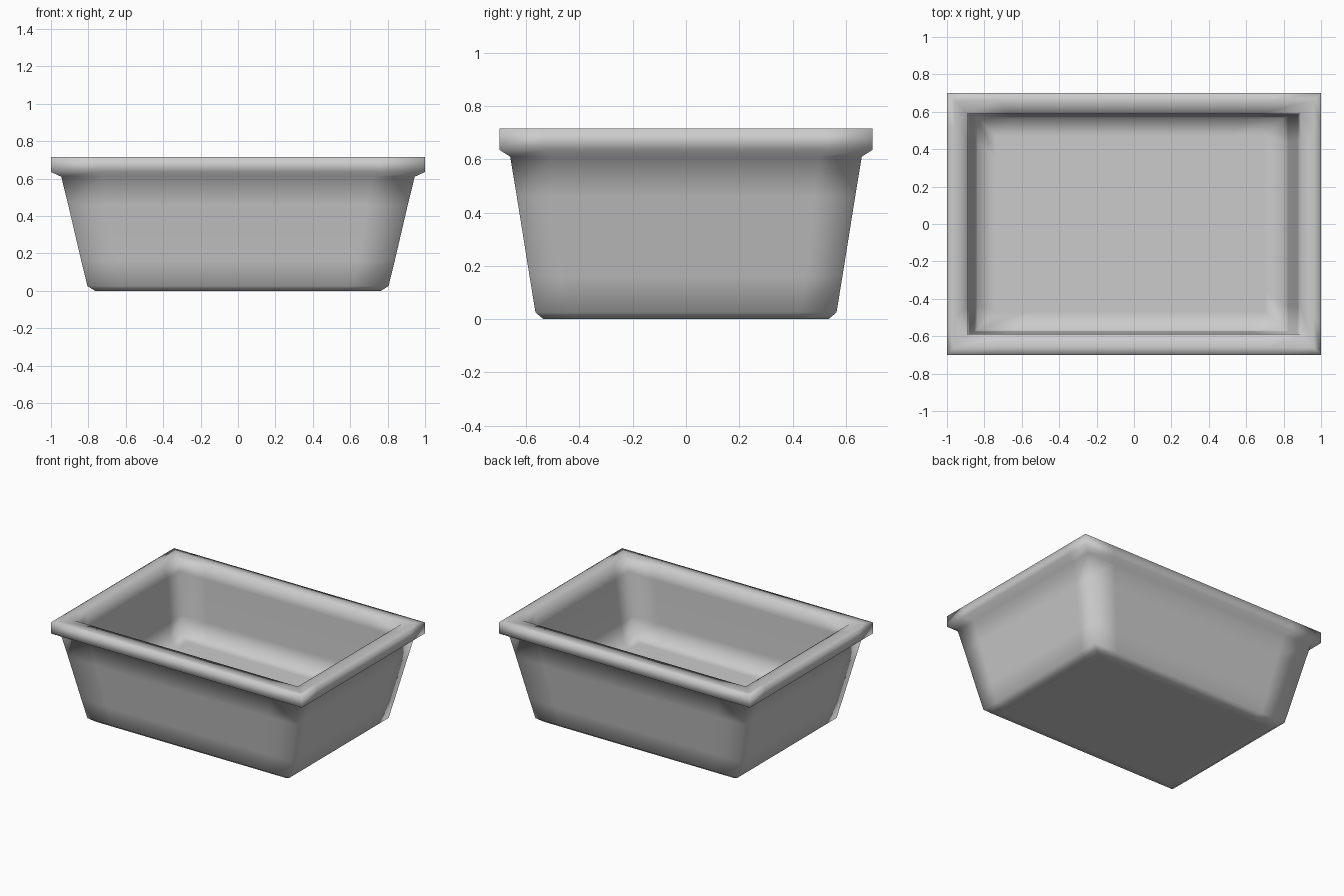
import bpy, bmesh

if "Cube" in bpy.data.objects:
    bpy.data.objects.remove(bpy.data.objects["Cube"])

# Profile from underside, up the outside, over the rim, down to the inner floor
# (left x, right x, half depth, z)
PROFILE = [
    (-0.70, 0.70, 0.48, 0.0),
    (-0.765, 0.765, 0.535, 0.0),
    (-0.805, 0.805, 0.565, 0.025),
    (-0.838, 0.838, 0.587, 0.16),
    (-0.908, 0.908, 0.635, 0.46),
    (-0.945, 0.945, 0.66, 0.61),
    (-1.0, 1.0, 0.70, 0.635),
    (-1.0, 1.0, 0.70, 0.715),
    (-0.96, 0.96, 0.66, 0.715),
    (-0.89, 0.89, 0.59, 0.715),
    (-0.882, 0.875, 0.587, 0.62),
    (-0.852, 0.825, 0.575, 0.32),
    (-0.838, 0.80, 0.568, 0.195),
    (-0.74, 0.70, 0.47, 0.195),
]


def ring(bm, left, right, depth, z):
    """Rectangular loop with support points near each corner."""
    corners = [(left, -depth), (right, -depth), (right, depth), (left, depth)]
    verts = []
    for i, (x0, y0) in enumerate(corners):
        x1, y1 = corners[(i + 1) % 4]
        for t in (0, 0.12, 0.88):
            verts.append(bm.verts.new((x0 + (x1 - x0) * t, y0 + (y1 - y0) * t, z)))
    return verts


# Tub: stacked rings bridged into one closed shell
bm = bmesh.new()
rings = [ring(bm, *p) for p in PROFILE]
for a, b in zip(rings, rings[1:]):
    n = len(a)
    for i in range(n):
        j = (i + 1) % n
        bm.faces.new((a[i], a[j], b[j], b[i]))

# Underside and inner floor
bm.faces.new(rings[0][::-1])
bm.faces.new(rings[-1])
bmesh.ops.recalc_face_normals(bm, faces=bm.faces)
for f in bm.faces:
    f.smooth = True

mesh = bpy.data.meshes.new("tub")
bm.to_mesh(mesh)
bm.free()
tub = bpy.data.objects.new("tub", mesh)
bpy.context.collection.objects.link(tub)
